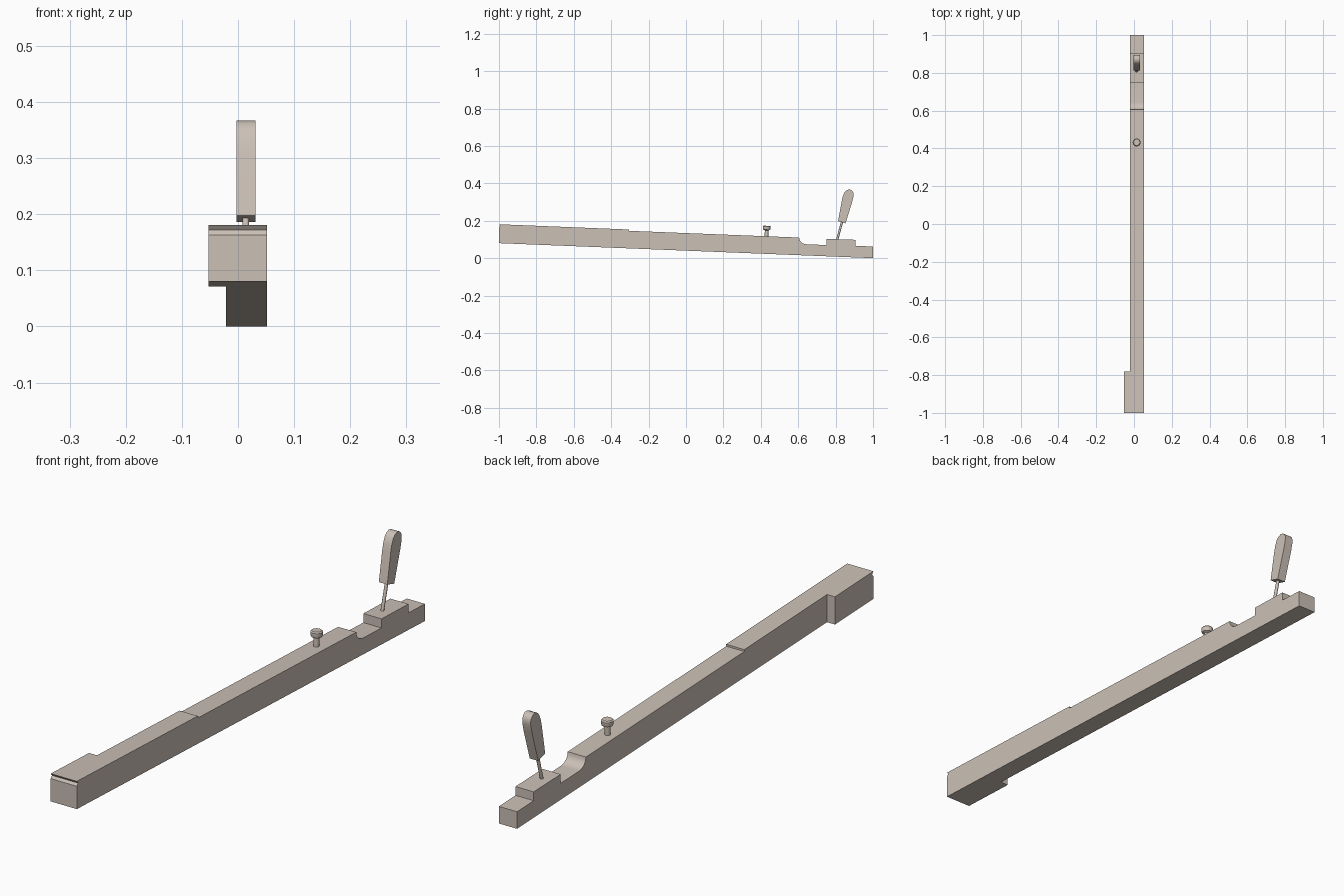
import bpy, bmesh, math
from mathutils import Vector

if "Cube" in bpy.data.objects:
    bpy.data.objects.remove(bpy.data.objects["Cube"])

mat = bpy.data.materials.new("warm beige")
mat.diffuse_color = (0.60, 0.53, 0.47, 1)
mat.use_nodes = True
mat.node_tree.nodes["Principled BSDF"].inputs["Base Color"].default_value = mat.diffuse_color


def finish(name, bm, smooth=None):
    bmesh.ops.recalc_face_normals(bm, faces=bm.faces[:])
    me = bpy.data.meshes.new(name)
    bm.to_mesh(me)
    bm.free()
    me.materials.append(mat)
    ob = bpy.data.objects.new(name, me)
    bpy.context.collection.objects.link(ob)
    if smooth:
        bpy.ops.object.select_all(action='DESELECT')
        ob.select_set(True)
        bpy.context.view_layer.objects.active = ob
        bpy.ops.object.shade_smooth_by_angle(angle=math.radians(smooth))
    return ob


def extrude_x(name, profile, x0, x1, smooth=None):
    """Side profile of (y, z) points swept from x0 to x1."""
    bm = bmesh.new()
    face = bm.faces.new([bm.verts.new((x0, y, z)) for y, z in profile])
    new = bmesh.ops.extrude_face_region(bm, geom=[face])["geom"]
    vs = [v for v in new if isinstance(v, bmesh.types.BMVert)]
    bmesh.ops.translate(bm, verts=vs, vec=(x1 - x0, 0, 0))
    return finish(name, bm, smooth)


def lathe(name, rings, origin, tilt, n=12):
    """Turned part from (radius, height) rings, leaning towards +y by tilt."""
    bm = bmesh.new()
    loops = [[bm.verts.new((r * math.cos(2 * math.pi * i / n),
                            r * math.sin(2 * math.pi * i / n), h))
              for i in range(n)] for r, h in rings]
    for a, b in zip(loops, loops[1:]):
        for i in range(n):
            j = (i + 1) % n
            bm.faces.new((a[i], a[j], b[j], b[i]))
    bm.faces.new(loops[0][::-1])
    bm.faces.new(loops[-1])
    ob = finish(name, bm, 35)
    ob.location = origin
    ob.rotation_euler = (-tilt, 0, 0)
    return ob


def bottom(y):
    return 0.04 * (1 - y)


# tilted bar: steps, hollow and raised block in one side profile
lip = [(-1, bottom(-1)), (-1, 0.163), (-0.993, 0.172), (-1, 0.181)]
hollow = [(0.645 - 0.04 * math.cos(t), 0.110 - 0.036 * math.sin(t))
          for t in [math.pi / 2 * i / 6 for i in range(7)]]
bar = lip + [(-0.305, 0.153), (-0.305, 0.146)] + hollow + [
    (0.75, 0.070), (0.75, 0.103), (0.905, 0.098), (0.905, 0.066),
    (1, 0.062), (1, 0.0)]
extrude_x("bar", bar, -0.021, 0.052, 35)

# widened block at the front end
side = lip + [(-0.78, 0.172), (-0.78, bottom(-0.78))]
extrude_x("side_block", side, -0.053, -0.021)

# small knob on a stem
lathe("knob", [(0.010, -0.01), (0.010, 0.032), (0.019, 0.036),
               (0.021, 0.042), (0.021, 0.053), (0.017, 0.057)],
      (0.014, 0.43, 0.116), 0.04, 14)

# lever rod and its rounded handle
foot, head = Vector((0.014, 0.806, 0.09)), Vector((0.014, 0.836, 0.20))
d = head - foot
lathe("lever_rod", [(0.006, 0), (0.006, d.length)], foot,
      math.atan2(d.y, d.z))
handle = [(0.813, 0.198), (0.853, 0.186), (0.889, 0.302), (0.896, 0.332),
          (0.896, 0.347), (0.891, 0.358), (0.882, 0.365), (0.870, 0.367),
          (0.857, 0.362), (0.847, 0.351), (0.839, 0.332), (0.833, 0.308)]
extrude_x("lever_handle", handle, -0.003, 0.031, 35)
